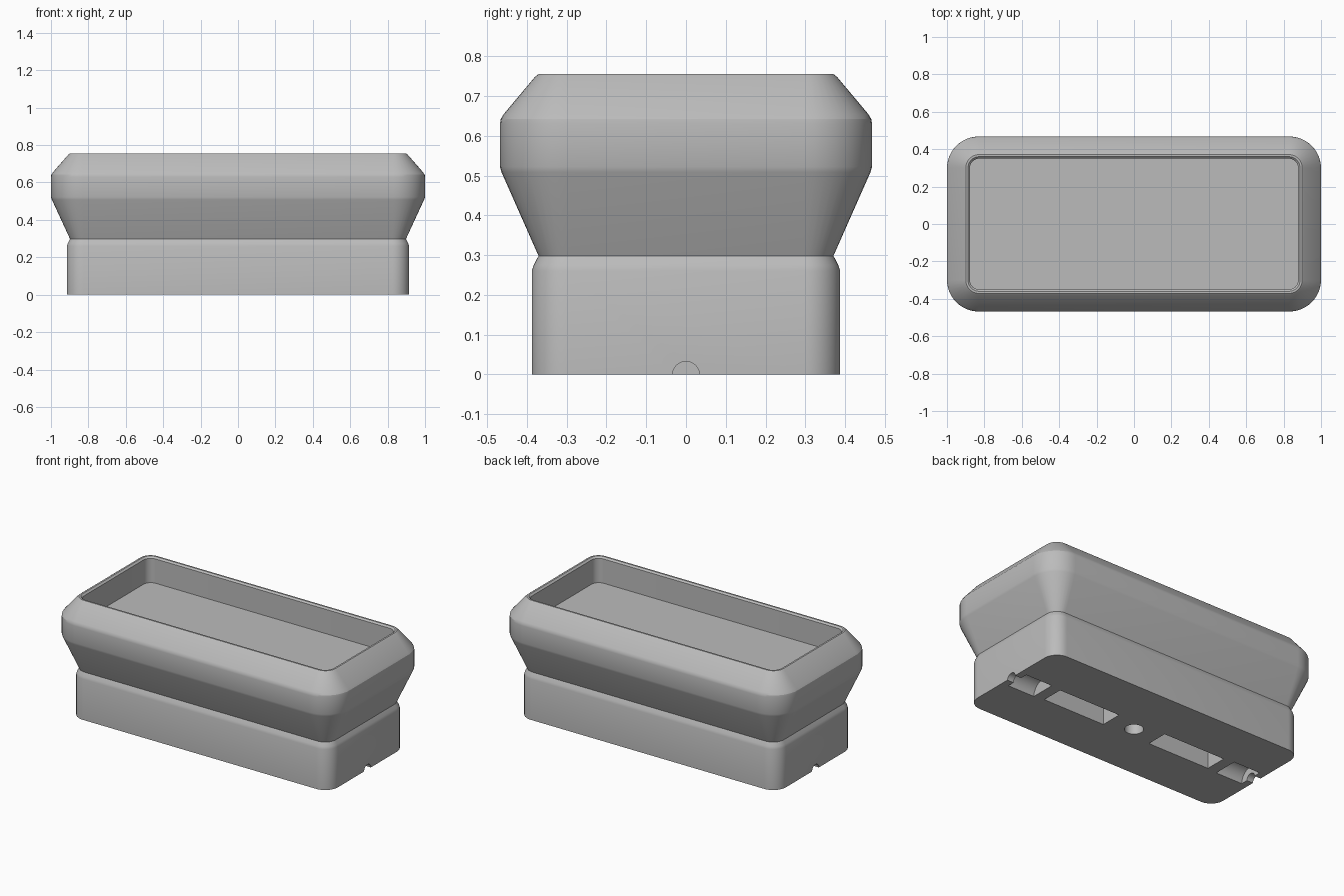
import bpy, bmesh, math
from mathutils import Matrix

if "Cube" in bpy.data.objects:
    bpy.data.objects.remove(bpy.data.objects["Cube"])

grey = bpy.data.materials.new("plain grey")
grey.use_nodes = True
grey.diffuse_color = (0.5, 0.5, 0.5, 1)
grey.node_tree.nodes["Principled BSDF"].inputs["Base Color"].default_value = (0.5, 0.5, 0.5, 1)


def rounded_ring(bm, hx, hy, r, z, steps=10):
    """Ring of vertices around a rounded rectangle at height z."""
    ring = []
    for i, (sx, sy) in enumerate([(1, 1), (-1, 1), (-1, -1), (1, -1)]):
        for k in range(steps + 1):
            a = (i + k / steps) * math.pi / 2
            ring.append(bm.verts.new((sx * (hx - r) + r * math.cos(a),
                                      sy * (hy - r) + r * math.sin(a), z)))
    return ring


def make_object(name, bm):
    bmesh.ops.recalc_face_normals(bm, faces=bm.faces)
    mesh = bpy.data.meshes.new(name)
    bm.to_mesh(mesh)
    bm.free()
    obj = bpy.data.objects.new(name, mesh)
    bpy.context.collection.objects.link(obj)
    mesh.materials.append(grey)
    return obj


def loft(name, sections):
    bm = bmesh.new()
    rings = [rounded_ring(bm, *s) for s in sections]
    for low, high in zip(rings, rings[1:]):
        for i in range(len(low)):
            j = (i + 1) % len(low)
            bm.faces.new((low[i], low[j], high[j], high[i]))
    bm.faces.new(rings[0])
    bm.faces.new(rings[-1])
    return make_object(name, bm)


def box(name, x0, x1, half_y, top):
    bm = bmesh.new()
    size = Matrix.Diagonal((x1 - x0, 2 * half_y, top + 0.1, 1))
    place = Matrix.Translation(((x0 + x1) / 2, 0, (top - 0.1) / 2))
    bmesh.ops.create_cube(bm, size=1, matrix=place @ size)
    return make_object(name, bm)


def cylinder(name, radius, length, matrix):
    bm = bmesh.new()
    bmesh.ops.create_cone(bm, cap_ends=True, segments=40, radius1=radius,
                          radius2=radius, depth=length, matrix=matrix)
    return make_object(name, bm)


def lengthwise(name, radius, x0, x1):
    turn = Matrix.Rotation(math.pi / 2, 4, "Y")
    return cylinder(name, radius, x1 - x0, Matrix.Translation(((x0 + x1) / 2, 0, -0.002)) @ turn)


# Base, narrow neck, flared bowl and open tray, as one closed shell
body = loft("planter_body", [
    (0.915, 0.388, 0.09, 0.0),
    (0.915, 0.388, 0.09, 0.26),
    (0.910, 0.383, 0.085, 0.275),
    (0.898, 0.371, 0.075, 0.298),
    (0.995, 0.464, 0.165, 0.508),
    (1.0, 0.468, 0.17, 0.522),
    (1.0, 0.468, 0.17, 0.63),
    (0.998, 0.466, 0.168, 0.642),
    (0.990, 0.459, 0.16, 0.654),
    (0.908, 0.380, 0.08, 0.748),
    (0.899, 0.371, 0.07, 0.755),
    (0.888, 0.360, 0.06, 0.755),
    (0.877, 0.350, 0.05, 0.745),
    (0.877, 0.350, 0.05, 0.59),
])

# Underside cutters: central hole, two pockets, two cradles with end channels
cutters = [cylinder("centre_hole_cutter", 0.055, 0.4, Matrix.Identity(4))]
for side, label in ((1, "left"), (-1, "right")):
    span = lambda a, b: sorted((side * a, side * b))
    cutters += [
        box(label + "_pocket_cutter", *span(0.17, 0.61), 0.07, 0.3),
        lengthwise(label + "_cradle_cutter", 0.08, *span(0.68, 0.87)),
        lengthwise(label + "_channel_cutter", 0.034, *span(0.8, 1.05)),
    ]

for cutter in cutters:
    mod = body.modifiers.new(cutter.name, "BOOLEAN")
    mod.operation = "DIFFERENCE"
    mod.solver = "EXACT"
    mod.object = cutter

# Bake the cuts, then drop the cutters
bpy.context.view_layer.update()
cut = bpy.data.meshes.new_from_object(body.evaluated_get(bpy.context.evaluated_depsgraph_get()))
body.modifiers.clear()
body.data = cut
for cutter in cutters:
    bpy.data.objects.remove(cutter)

bpy.ops.object.select_all(action="DESELECT")
body.select_set(True)
bpy.context.view_layer.objects.active = body
bpy.ops.object.shade_smooth_by_angle(angle=math.radians(21))
